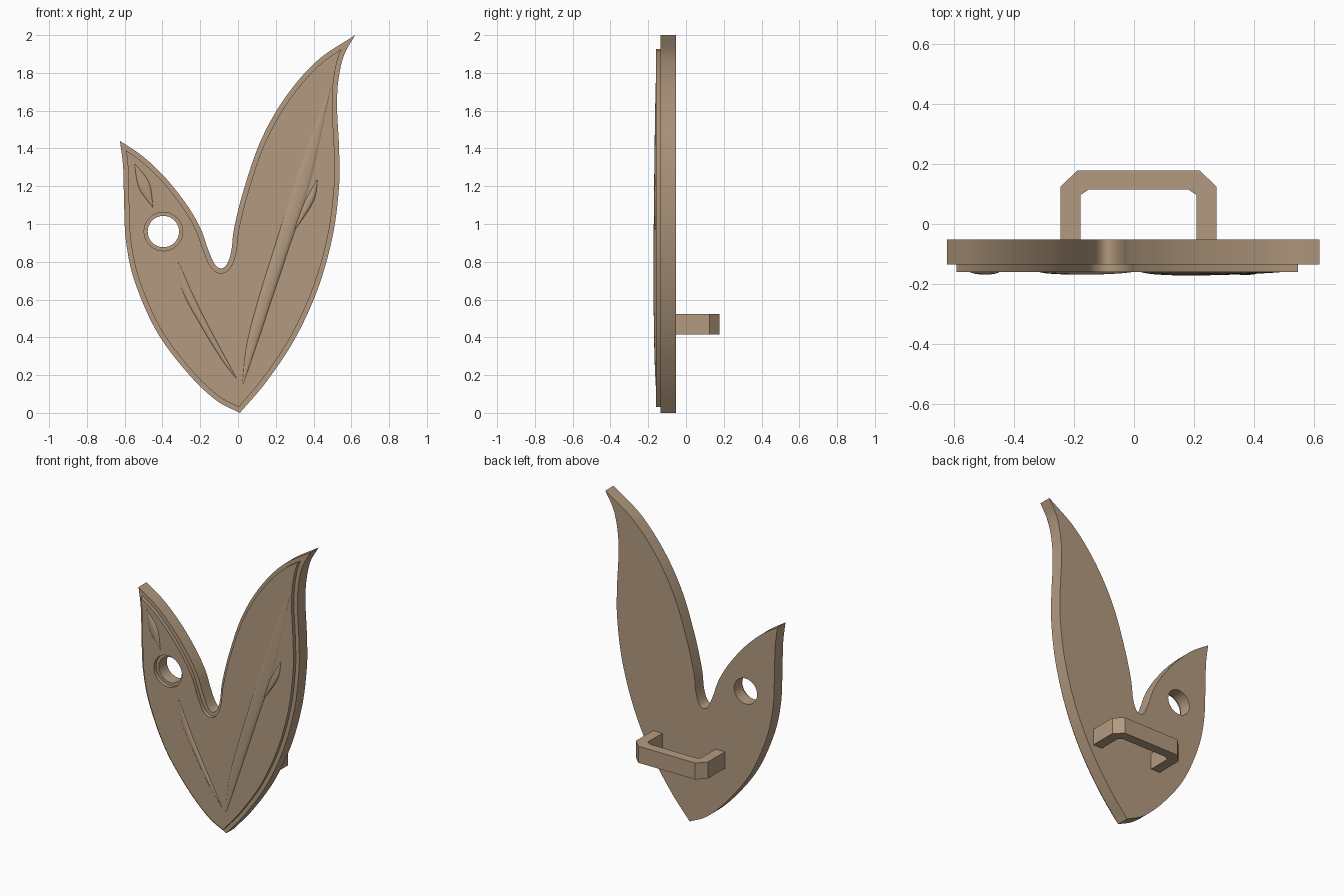
import bpy, bmesh
from math import sin, cos, pi
from mathutils import Vector
from mathutils.geometry import intersect_point_line

cube = bpy.data.objects.get("Cube")
if cube:
    bpy.data.objects.remove(cube, do_unlink=True)

tan = bpy.data.materials.new("warm tan")
tan.use_nodes = True
COLOUR = (0.456, 0.328, 0.216, 1)
tan.diffuse_color = COLOUR
tan.node_tree.nodes["Principled BSDF"].inputs["Base Color"].default_value = COLOUR


def smooth_path(points, steps):
    """Smooth curve passing through all points."""
    p = [Vector(q) for q in points]
    p = [2 * p[0] - p[1]] + p + [2 * p[-1] - p[-2]]
    out = []
    for a, b, c, d in zip(p, p[1:], p[2:], p[3:]):
        for i in range(steps):
            t = i / steps
            out.append(0.5 * (2 * b + (c - a) * t + (2 * a - 5 * b + 4 * c - d) * t ** 2
                              + (3 * b - a - 3 * c + d) * t ** 3))
    return out + [p[-2]]


def inset(loop, width):
    """Offset a counter-clockwise loop inwards, dropping crossed points at the tips."""
    out = []
    n = len(loop)
    for i, p in enumerate(loop):
        d1 = (p - loop[i - 1]).normalized()
        d2 = (loop[(i + 1) % n] - p).normalized()
        n1, n2 = Vector((-d1.y, d1.x)), Vector((-d2.y, d2.x))
        q = p + (n1 + n2) * width / max(1 + n1.dot(n2), 0.05)
        gap = width
        for a, b in zip(loop, loop[1:] + loop[:1]):
            near, t = intersect_point_line(q, a, b)
            near = a.lerp(b, min(max(t, 0), 1))
            gap = min(gap, (q - near.to_2d()).length)
        if gap > width * 0.95:
            out.append(q)
    return out


def circle(x, z, r, n=48):
    return [Vector((x + r * cos(2 * pi * i / n), z + r * sin(2 * pi * i / n))) for i in range(n)]


def finish(obj, smooth=True):
    obj.data.materials.clear()
    obj.data.materials.append(tan)
    bpy.ops.object.select_all(action='DESELECT')
    obj.select_set(True)
    bpy.context.view_layer.objects.active = obj
    if smooth:
        bpy.ops.object.shade_smooth_by_angle(angle=0.6)


def slab(name, loops, thickness, location, upright=True):
    """Extruded filled outline; inner loops become holes."""
    curve = bpy.data.curves.new(name, 'CURVE')
    curve.dimensions = '2D'
    curve.fill_mode = 'BOTH'
    curve.extrude = thickness / 2
    for loop in loops:
        s = curve.splines.new('POLY')
        s.points.add(len(loop) - 1)
        for pt, q in zip(s.points, loop):
            pt.co = (q[0], q[1], 0, 1)
        s.use_cyclic_u = True
    temp = bpy.data.objects.new(name + " curve", curve)
    bpy.context.collection.objects.link(temp)
    mesh = bpy.data.meshes.new_from_object(temp.evaluated_get(bpy.context.evaluated_depsgraph_get()))
    bpy.data.objects.remove(temp, do_unlink=True)
    bm = bmesh.new()
    bm.from_mesh(mesh)
    bmesh.ops.remove_doubles(bm, verts=bm.verts, dist=0.0001)
    bmesh.ops.recalc_face_normals(bm, faces=bm.faces)
    bm.to_mesh(mesh)
    bm.free()
    mesh.name = name
    obj = bpy.data.objects.new(name, mesh)
    bpy.context.collection.objects.link(obj)
    obj.location = location
    if upright:
        obj.rotation_euler.x = pi / 2
    finish(obj)


def vein(name, left, right, height, across=8, along=40):
    """Low domed rib on the front face between two edge curves."""
    def resample(points):
        path = smooth_path(points, 24)
        return [path[round(i * (len(path) - 1) / along)] for i in range(along + 1)]
    bm = bmesh.new()
    rows = []
    for i, (a, b) in enumerate(zip(resample(left), resample(right))):
        row = []
        for j in range(across + 1):
            q = a.lerp(b, j / across)
            rise = height * sin(pi * i / along) ** 0.7 * (1 - (2 * j / across - 1) ** 2) ** 0.5
            row.append(bm.verts.new((q.x, FACE_Y + 0.001 - rise, q.y)))
        rows.append(row)
    for r, s in zip(rows, rows[1:]):
        for j in range(across):
            bm.faces.new((r[j], r[j + 1], s[j + 1], s[j]))
    mesh = bpy.data.meshes.new(name)
    bm.to_mesh(mesh)
    bm.free()
    obj = bpy.data.objects.new(name, mesh)
    bpy.context.collection.objects.link(obj)
    finish(obj)


BACK_Y, STEP_Y, FACE_Y = -0.052, -0.135, -0.16

# Two-leaf outline: outer right edge, notch between the leaves, outer left edge
bottom, tall_tip, short_tip = (0.01, 0), (0.62, 2), (-0.625, 1.44)
right_edge = [bottom, (0.15, 0.165), (0.3, 0.39), (0.42, 0.65), (0.5, 0.93), (0.535, 1.2),
              (0.535, 1.4), (0.525, 1.6), (0.53, 1.75), (0.56, 1.89), tall_tip]
notch = [tall_tip, (0.42, 1.865), (0.25, 1.67), (0.12, 1.44), (0.03, 1.18), (-0.02, 0.98),
         (-0.035, 0.86), (-0.057, 0.79), (-0.09, 0.765), (-0.125, 0.79), (-0.16, 0.87),
         (-0.2, 0.98), (-0.27, 1.1), (-0.38, 1.24), (-0.5, 1.355), short_tip]
left_edge = [short_tip, (-0.608, 1.3), (-0.603, 1.1), (-0.592, 0.9), (-0.545, 0.69),
             (-0.43, 0.43), (-0.27, 0.215), (-0.12, 0.07), bottom]
outline = []
for part in (right_edge, notch, left_edge):
    outline += smooth_path(part, 12)[:-1]

# Back plate and raised front face, both pierced by the round hole
hole = (-0.395, 0.96)
slab("leaf_plate", [outline, circle(*hole, 0.083)], BACK_Y - STEP_Y, (0, (BACK_Y + STEP_Y) / 2, 0))
slab("raised_face", [inset(outline, 0.025), circle(*hole, 0.102)], STEP_Y - FACE_Y + 0.002,
     (0, (STEP_Y + FACE_Y) / 2 + 0.001, 0))

# Veins on the front
vein("tall_leaf_vein",
     [(0.02, 0.13), (0.045, 0.36), (0.106, 0.6), (0.196, 0.89), (0.33, 1.31), (0.503, 1.78)],
     [(0.02, 0.13), (0.1, 0.36), (0.18, 0.6), (0.27, 0.87), (0.39, 1.24), (0.503, 1.78)], 0.013)
vein("side_vein", [(0.29, 0.95), (0.344, 1.1), (0.423, 1.243)],
     [(0.29, 0.95), (0.4, 1.12), (0.423, 1.243)], 0.011)
vein("short_leaf_lower_vein",
     [(-0.32, 0.81), (-0.296, 0.65), (-0.2, 0.466), (-0.085, 0.28), (0, 0.17)],
     [(-0.32, 0.81), (-0.23, 0.61), (-0.15, 0.45), (-0.07, 0.3), (0, 0.17)], 0.01)
vein("short_leaf_upper_vein", [(-0.55, 1.325), (-0.525, 1.19), (-0.448, 1.083)],
     [(-0.55, 1.325), (-0.47, 1.22), (-0.448, 1.083)], 0.01)

# Angular strap handle on the back
middle, base = 0.015, BACK_Y - 0.005
outer = [(0.26, base), (0.26, 0.125), (0.205, 0.178)]
inner = [(0.193, base), (0.193, 0.097), (0.167, 0.115)]
half = outer + [(-x, y) for x, y in reversed(outer)] + [(-x, y) for x, y in inner] + inner[::-1]
slab("back_handle", [half], 0.108, (middle, 0, 0.47), upright=False)
